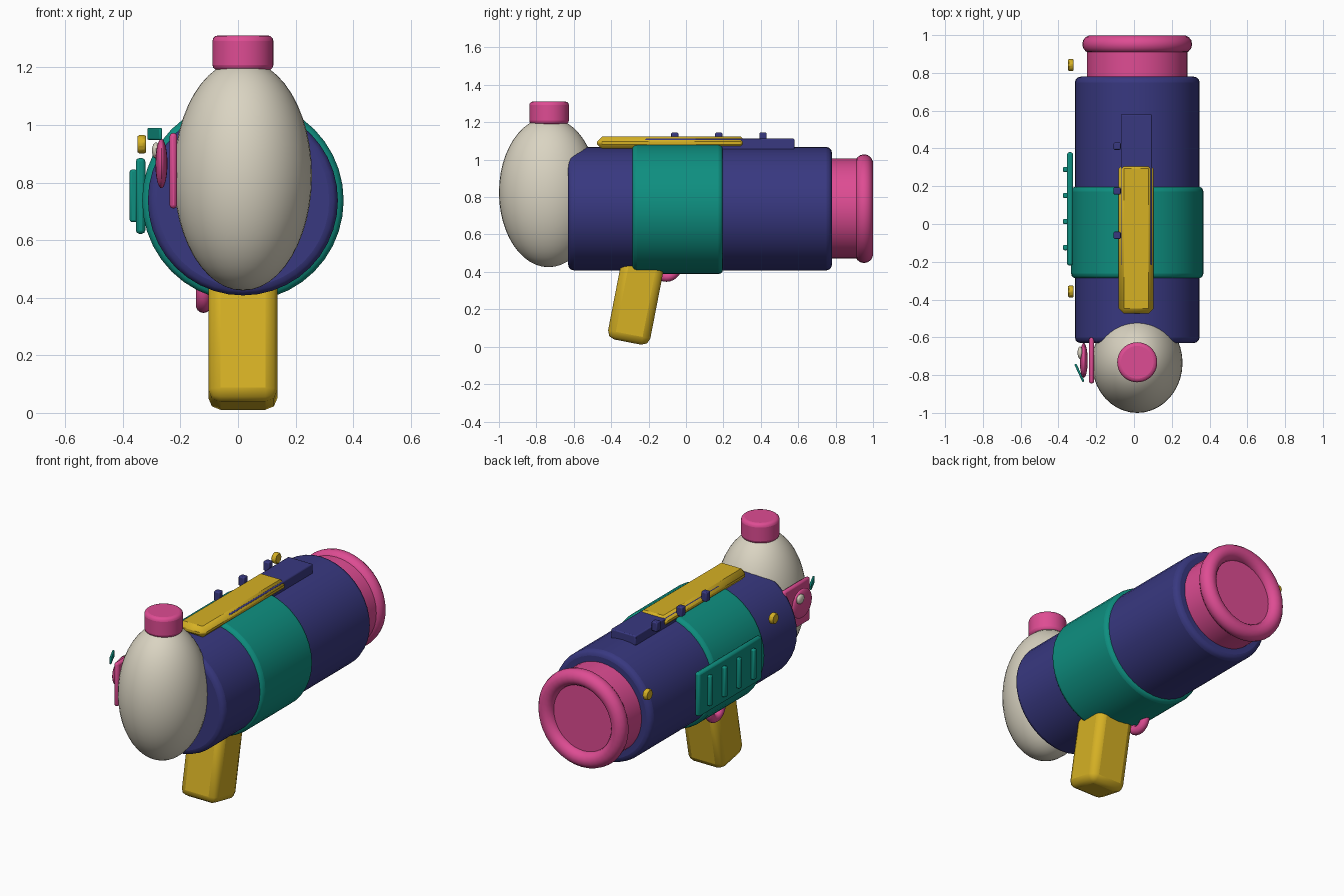
import bpy, math
from mathutils import Vector

if "Cube" in bpy.data.objects:
    bpy.data.objects.remove(bpy.data.objects["Cube"])

CX, CZ = 0.017, 0.738      # barrel axis
ALONG_Y = (math.pi / 2, 0, 0)
ALONG_X = (0, math.pi / 2, 0)


def material(name, r, g, b):
    lin = [((c / 255 + 0.055) / 1.055) ** 2.4 for c in (r, g, b)]
    m = bpy.data.materials.new(name)
    m.diffuse_color = (*lin, 1)
    m.use_nodes = True
    m.node_tree.nodes["Principled BSDF"].inputs["Base Color"].default_value = m.diffuse_color
    return m


navy = material("navy", 56, 56, 128)
teal = material("teal", 14, 143, 128)
pink = material("pink", 222, 76, 147)
yellow = material("yellow", 214, 177, 36)
cream = material("cream", 218, 212, 194)


def finish(name, mat, bevel=0, segments=2, smooth=True):
    o = bpy.context.object
    o.name = name
    o.data.materials.append(mat)
    bpy.ops.object.transform_apply(location=False, rotation=False, scale=True)
    if bevel:
        b = o.modifiers.new("bevel", 'BEVEL')
        b.width, b.segments = bevel, segments
        b.limit_method = 'ANGLE'
        b.angle_limit = math.radians(40)
    if smooth:
        bpy.ops.object.shade_smooth_by_angle(angle=math.radians(35))
    return o


def box(name, mat, lo, hi, bevel=0, segments=2, rot=(0, 0, 0)):
    lo, hi = Vector(lo), Vector(hi)
    bpy.ops.mesh.primitive_cube_add(size=1, location=(lo + hi) / 2, rotation=rot)
    bpy.context.object.scale = hi - lo
    return finish(name, mat, bevel, segments)


def cylinder(name, mat, loc, r, depth, rot=(0, 0, 0), bevel=0, sides=40, segments=3):
    bpy.ops.mesh.primitive_cylinder_add(vertices=sides, radius=r, depth=depth,
                                        location=loc, rotation=rot)
    return finish(name, mat, bevel, segments)


def ball(name, mat, loc, radii, seg=40, rings=24):
    bpy.ops.mesh.primitive_uv_sphere_add(segments=seg, ring_count=rings, radius=1, location=loc)
    bpy.context.object.scale = radii
    return finish(name, mat)


def ring(name, mat, loc, major, minor, rot, seg=40):
    bpy.ops.mesh.primitive_torus_add(major_radius=major, minor_radius=minor,
                                     major_segments=seg, minor_segments=14,
                                     location=loc, rotation=rot)
    return finish(name, mat)


# barrel, middle band and muzzle
cylinder("barrel", navy, (CX, 0.075, CZ), 0.33, 1.41, ALONG_Y, 0.03)
cylinder("barrel_band", teal, (CX, -0.045, CZ), 0.35, 0.485, ALONG_Y, 0.025)
cylinder("muzzle", pink, (CX, 0.855, CZ), 0.267, 0.20, ALONG_Y)
ring("muzzle_rim", pink, (CX, 0.952, CZ), 0.243, 0.048, ALONG_Y)

# egg-shaped tank with cap
ball("tank", cream, (CX, -0.735, 0.825), (0.24, 0.265, 0.40))
cylinder("tank_cap", pink, (CX, -0.732, 1.25), 0.106, 0.122, bevel=0.02)

# slanted grip and trigger ring
box("grip", yellow, (CX - 0.12, -0.378, 0.02), (CX + 0.12, -0.148, 0.53),
    0.042, 2, (math.radians(-11), 0, 0))
ring("trigger", pink, (-0.12, -0.105, 0.43), 0.057, 0.026, ALONG_X, 28)

# top rail, its cover and small pegs
box("top_rail", navy, (-0.07, -0.22, 1.04), (0.095, 0.58, 1.112), 0.006)
box("rail_cover", yellow, (-0.081, -0.475, 1.055), (0.104, 0.32, 1.123), 0.027, 1)
for i, y in enumerate((-0.06, 0.175, 0.412)):
    box(f"rail_peg_{i}", navy, (-0.108, y - 0.019, 1.088), (-0.07, y + 0.019, 1.145), 0.006)

# side vent panel with slats
box("vent_panel", teal, (-0.355, -0.22, 0.622), (-0.322, 0.38, 0.885), 0.012)
for i in range(4):
    y = -0.125 + i * 0.138
    box(f"vent_slat_{i}", teal, (-0.376, y - 0.014, 0.663), (-0.35, y + 0.014, 0.845), 0.007)

# side studs
for i, y in enumerate((-0.357, 0.842)):
    cylinder(f"side_stud_{i}", yellow, (-0.334, y, 0.933), 0.034, 0.03, ALONG_X, 0.006, 8, 1)

# tank valve: plate, knob, button and small lever
box("valve_plate", pink, (-0.238, -0.845, 0.71), (-0.211, -0.6, 0.972), 0.012)
ball("valve_knob", pink, (-0.266, -0.722, 0.866), (0.021, 0.092, 0.086), 28, 16)
ball("valve_button", cream, (-0.285, -0.682, 0.911), (0.014, 0.033, 0.028), 20, 12)
box("valve_lever", teal, (-0.295, -0.84, 0.948), (-0.283, -0.736, 0.99), 0.005, 2,
    (0, 0, math.radians(25)))
